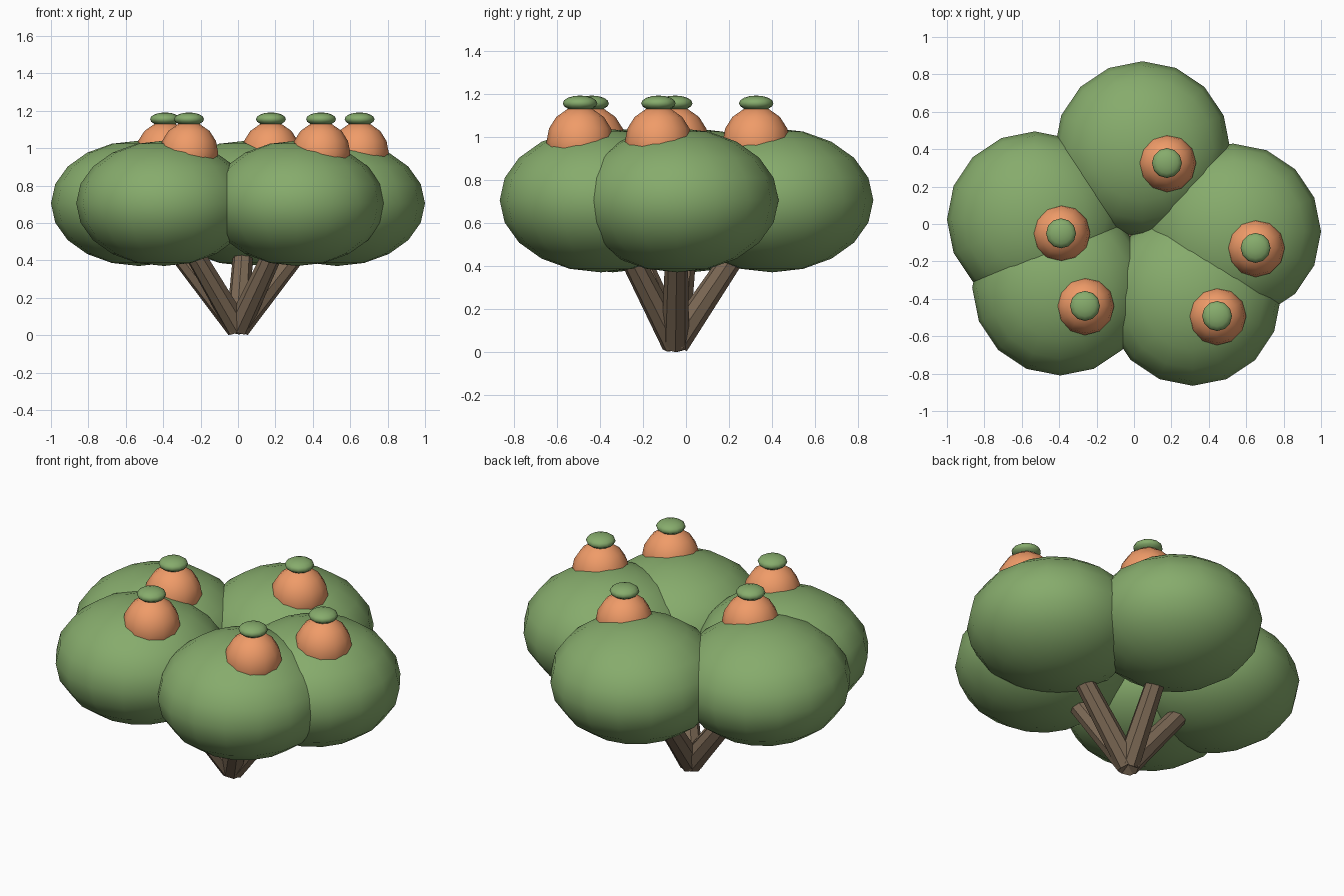
import bpy
from mathutils import Vector

if "Cube" in bpy.data.objects:
    bpy.data.objects.remove(bpy.data.objects["Cube"])


def material(name, rgb):
    m = bpy.data.materials.new(name)
    m.diffuse_color = (*rgb, 1)
    m.use_nodes = True
    m.node_tree.nodes["Principled BSDF"].inputs["Base Color"].default_value = m.diffuse_color
    return m


GREEN = material("green", (0.24, 0.41, 0.15))
ORANGE = material("orange", (0.87, 0.33, 0.14))
BROWN = material("brown", (0.20, 0.14, 0.09))


def ellipsoid(name, center, radius, height, segments, rings, mat):
    bpy.ops.mesh.primitive_uv_sphere_add(segments=segments, ring_count=rings, radius=1, location=center)
    ob = bpy.context.object
    ob.name = name
    ob.scale = (radius, radius, height)
    bpy.ops.object.transform_apply(location=False, rotation=False, scale=True)
    bpy.ops.object.shade_smooth()
    ob.data.materials.append(mat)


def branch(name, start, end, r1, r2):
    start, end = Vector(start), Vector(end)
    axis = end - start
    bpy.ops.mesh.primitive_cone_add(vertices=8, radius1=r1, radius2=r2, depth=axis.length,
                                    location=(start + end) / 2,
                                    rotation=axis.to_track_quat('Z', 'Y').to_euler())
    ob = bpy.context.object
    ob.name = name
    bpy.ops.object.shade_smooth_by_angle()
    ob.data.materials.append(BROWN)


# Position of each foliage lobe and of the fruit sitting on it
LOBES = {
    "back": ((0.045, 0.40), (0.176, 0.326)),
    "left": ((-0.53, 0.025), (-0.39, -0.05)),
    "front_left": ((-0.395, -0.34), (-0.262, -0.438)),
    "front_right": ((0.315, -0.395), (0.444, -0.492)),
    "right": ((0.53, -0.04), (0.65, -0.128)),
}

for side, ((x, y), (fx, fy)) in LOBES.items():
    # Branch fanning out from the shared base into the lobe
    branch(side + "_branch", (0, -0.05, 0.04), (x, y, 0.71), 0.065, 0.045)
    # Flattened foliage lobe
    ellipsoid(side + "_foliage", (x, y, 0.705), 0.47, 0.335, 16, 10, GREEN)
    # Fruit with its green cap
    ellipsoid(side + "_fruit", (fx, fy, 0.975), 0.156, 0.165, 12, 8, ORANGE)
    ellipsoid(side + "_fruit_cap", (fx, fy, 1.155), 0.08, 0.036, 12, 8, GREEN)
